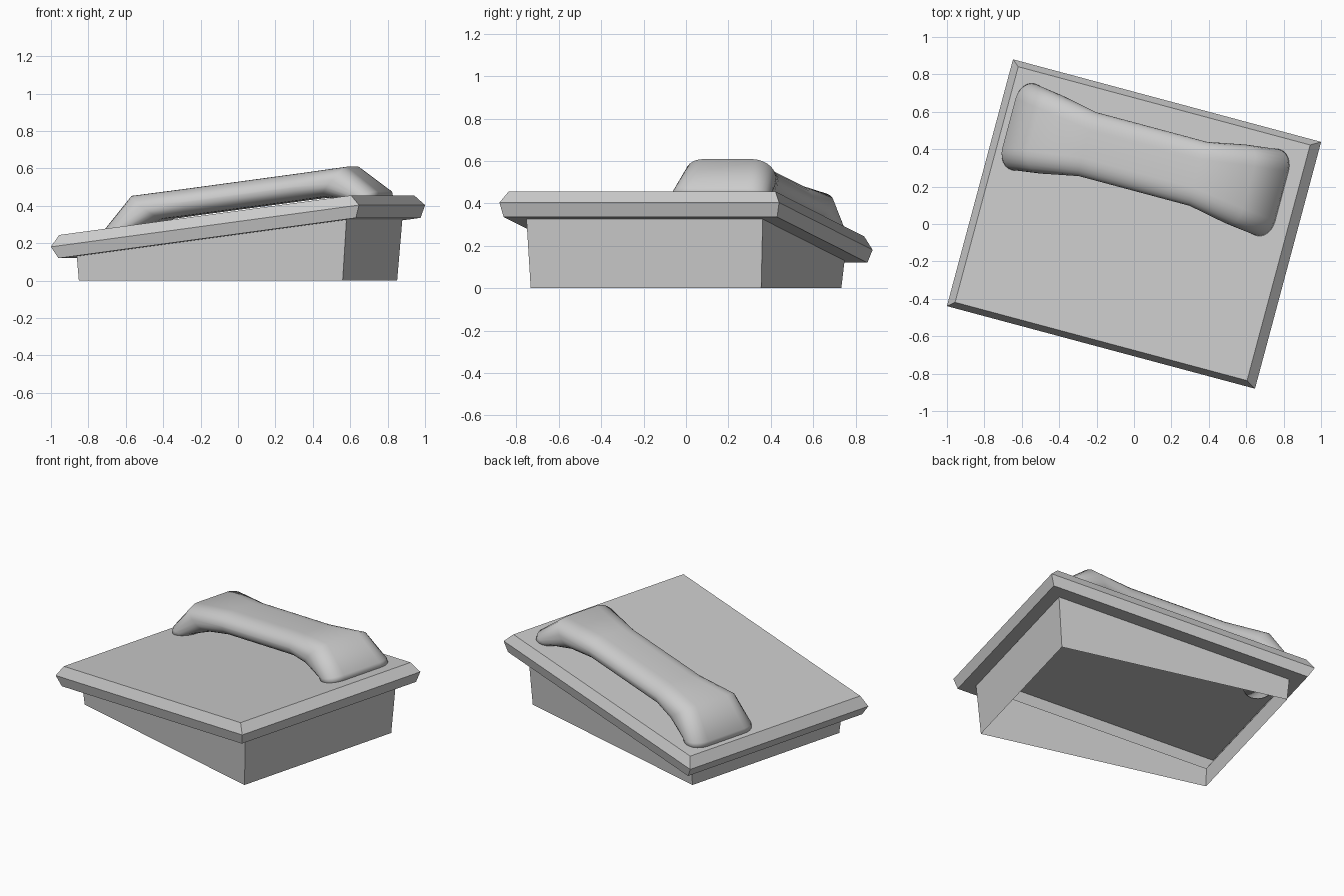
import bpy, bmesh, math
from mathutils import Matrix, Vector

old = bpy.data.objects.get("Cube")
if old:
    bpy.data.objects.remove(old, do_unlink=True)

grey = bpy.data.materials.new("plain grey")
grey.use_nodes = True
COLOUR = (0.6, 0.6, 0.6, 1)
grey.diffuse_color = COLOUR
grey.node_tree.nodes["Principled BSDF"].inputs["Base Color"].default_value = COLOUR

# The body is turned about z; the plate and handle are also tilted
SLOPE = 0.131
TURN = Matrix.Rotation(math.radians(-15), 4, 'Z')
TILT = TURN @ Matrix.Translation((0, 0, 0.2925)) @ Matrix.Rotation(-math.atan(SLOPE), 4, 'Y')


def loft(name, rings, matrix, cap_start=True, cap_end=True):
    """Skin a list of equal-sized closed rings."""
    bm = bmesh.new()
    loops = [[bm.verts.new(matrix @ Vector(p)) for p in ring] for ring in rings]
    for a, b in zip(loops, loops[1:]):
        for i in range(len(a)):
            j = (i + 1) % len(a)
            bm.faces.new((a[i], a[j], b[j], b[i]))
    if cap_start:
        bm.faces.new(loops[0][::-1])
    if cap_end:
        bm.faces.new(loops[-1])
    bmesh.ops.recalc_face_normals(bm, faces=bm.faces)
    mesh = bpy.data.meshes.new(name)
    bm.to_mesh(mesh)
    bm.free()
    mesh.materials.append(grey)
    obj = bpy.data.objects.new(name, mesh)
    bpy.context.collection.objects.link(obj)
    return obj


def rect(x0, x1, y, height):
    return [(x, v, height(x)) for x, v in ((x0, -y), (x1, -y), (x1, y), (x0, y))]


# Hollow wedge base, open underneath
loft("wedge_base", [rect(-0.73, 0.73, 0.563, lambda x: 0),
                    rect(-0.738, 0.755, 0.577, lambda x: 0.227 + SLOPE * x)],
     TURN, False, False)

# Tilted hollow plate with a pointed rim, open where it meets the base
loft("tilted_plate", [rect(x0, x1, y, lambda x, n=n: n) for x0, x1, y, n in
                      ((-0.752, 0.753, 0.577, -0.065),
                       (-0.83, 0.83, 0.668, -0.065), (-0.86, 0.86, 0.683, 0),
                       (-0.815, 0.815, 0.652, 0.058))], TILT, False)


# Arched handle: rounded sections between an inner and an outer line
def section(outer, inner, half_width, side):
    o, i = Vector(outer), Vector(inner)
    depth = (o - i).length
    axis = (o - i).normalized()
    rv, rd = 0.1, min(0.09, depth * 0.48)
    ring = []
    for k, (sv, sd) in enumerate(((1, 1), (-1, 1), (-1, -1), (1, -1))):
        for step in range(7):
            a = math.radians(90 * k + 15 * step)
            v = sv * (half_width - rv) + rv * math.cos(a)
            d = sd * (depth / 2 - rd) + rd * math.sin(a)
            p = (o + i) / 2 + axis * d
            ring.append((side * p.x - 0.022, 0.348 + v, p.y))
    return ring


stations = [((0.762, 0.045), (0.61, 0.045), 0.24),
            ((0.758, 0.09), (0.59, 0.065), 0.237),
            ((0.60, 0.244), (0.45, 0.1), 0.217),
            ((0.31, 0.244), (0.31, 0.10), 0.177)]
rings = [section(*s, -1) for s in stations] + [section(*s, 1) for s in reversed(stations)]
handle = loft("handle", rings, TILT)
handle.data.shade_smooth()
